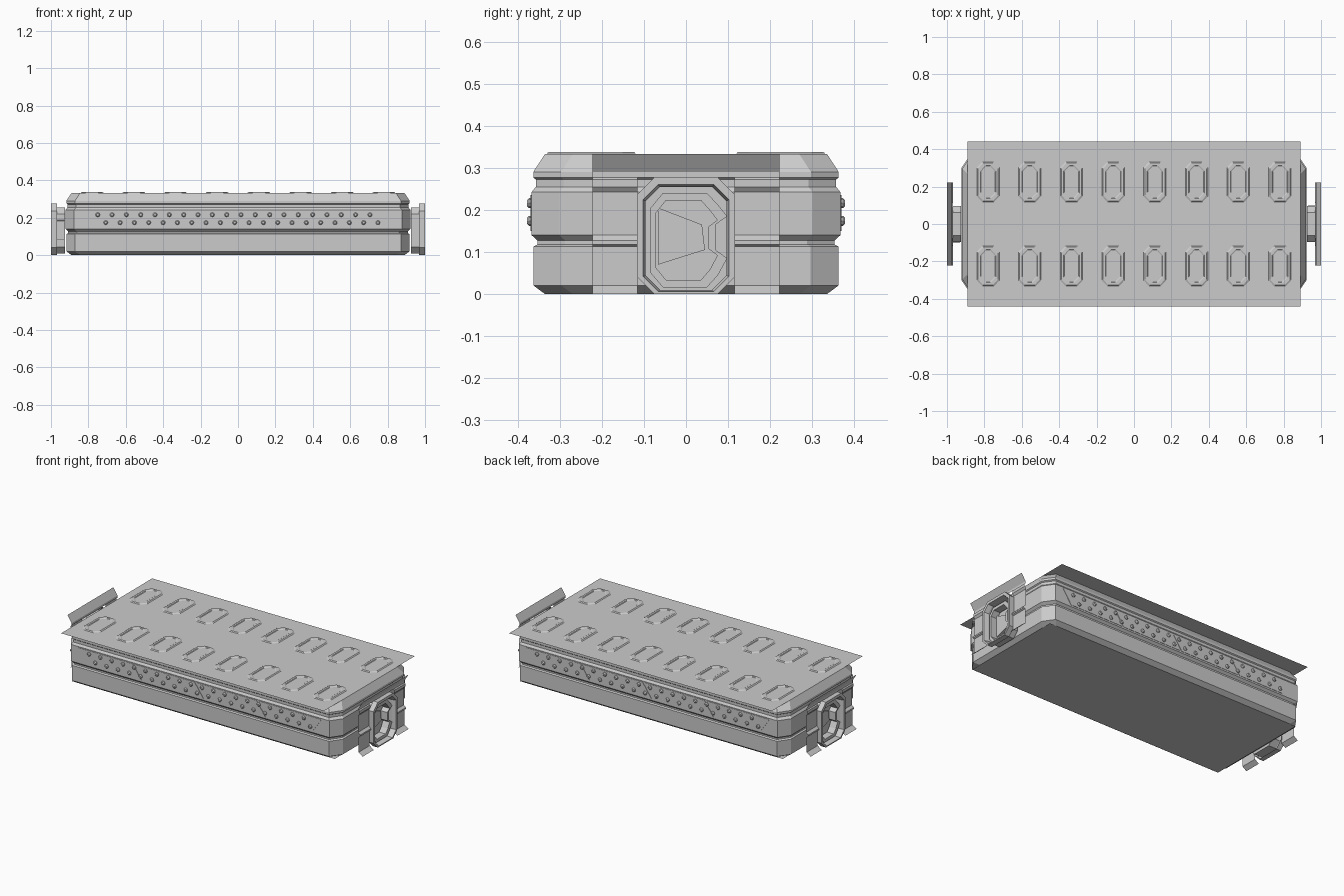
import bpy, bmesh, math
from mathutils import Matrix, Vector

if "Cube" in bpy.data.objects:
    bpy.data.objects.remove(bpy.data.objects["Cube"])


def finish(name, bm, turned_copy=False, recalc=True):
    """Store a bmesh as an object; optionally add a copy turned 180 degrees about z."""
    if turned_copy:
        geo = bmesh.ops.duplicate(bm, geom=bm.verts[:] + bm.edges[:] + bm.faces[:])["geom"]
        bmesh.ops.rotate(bm, verts=[v for v in geo if isinstance(v, bmesh.types.BMVert)],
                         cent=(0, 0, 0), matrix=Matrix.Rotation(math.pi, 3, 'Z'))
    if recalc:
        bmesh.ops.recalc_face_normals(bm, faces=bm.faces[:])
    mesh = bpy.data.meshes.new(name)
    bm.to_mesh(mesh)
    bm.free()
    ob = bpy.data.objects.new(name, mesh)
    bpy.context.collection.objects.link(ob)
    return ob


def loft(bm, rings, cap_start=False, cap_end=False):
    vr = [[bm.verts.new(p) for p in r] for r in rings]
    n = len(vr[0])
    for a, b in zip(vr, vr[1:]):
        for i in range(n):
            bm.faces.new((a[i], a[(i + 1) % n], b[(i + 1) % n], b[i]))
    if cap_start:
        bm.faces.new(vr[0][::-1])
    if cap_end:
        bm.faces.new(vr[-1])


def octagon(a, b, ca, cb):
    """Chamfered rectangle with half sizes a, b and chamfers ca, cb."""
    return [(a, -b + cb), (a, b - cb), (a - ca, b), (-a + ca, b),
            (-a, b - cb), (-a, -b + cb), (-a + ca, -b), (a - ca, -b)]


# side profile: inset from the widest outline, height
profile = [(.032, 0), (.005, .02), (.005, .113), (.014, .118), (.014, .127), (0, .14),
           (0, .242), (.010, .255), (.010, .272), (.004, .277), (.004, .29), (.032, .333)]

# case body
bm = bmesh.new()
loft(bm, [[(x, y, z) for x, y in octagon(.922 - d, .367 - d, .046, .066)] for d, z in profile],
     True, True)
finish("case_body", bm)


# flat sheets on top and bottom
def sheet(name, hx, hy, z):
    bm = bmesh.new()
    bm.faces.new([bm.verts.new(p) for p in
                  ((-hx, -hy, z), (hx, -hy, z), (hx, hy, z), (-hx, hy, z))])
    finish(name, bm, recalc=False)


sheet("top_sheet", .89, .44, .3335)
sheet("bottom_sheet", .89, .335, 0)

# raised octagonal pads, two rows of eight
bm = bmesh.new()
for i in range(8):
    for cy in (-.225, .225):
        cx = -.78 + i * .2229
        rings = []
        for inset, z in ((0, .3335), (.006, .338), (.018, .338), (.022, .335)):
            rings.append([(cx + x, cy + y, z)
                          for x, y in octagon(.06 - inset, .107 - inset, .028, .03)])
        loft(bm, rings, False, True)
finish("top_pads", bm)

# thin slanted panels behind the studs, front and back
bm = bmesh.new()
edges = [-.80, -.42, 0, .42, .80]
for k, (l, r) in enumerate(zip(edges, edges[1:])):
    sl = -.03
    sr = .03 if k == 3 else -.03
    l, r = l + .006, r - .006
    outline = [(l + sl, .236), (l - sl, .15), (r + (-sr if k == 3 else -sl), .15), (r + sr, .236)]
    if k == 3:
        outline[2], outline[3] = (r - .03, .15), (r + .03, .236)
    loft(bm, [[(x, -y, z) for x, z in outline] for y in (.366, .369)], False, True)
finish("stud_panels", bm, True)

# two staggered rows of studs, front and back
bm = bmesh.new()
for row, z in enumerate((.216, .174)):
    for i in range(20):
        cx = -.75 + i * .0766 + row * .043
        rings = []
        for rad, y in ((.012, .366), (.012, .373), (.007, .378)):
            rings.append([(cx + rad * math.cos(t * math.tau / 8), -y,
                           z + rad * math.sin(t * math.tau / 8)) for t in range(8)])
        loft(bm, rings, False, True)
finish("studs", bm, True)

# flared end plates: the side profile turned outwards, open where the handle sits
bm = bmesh.new()
for y0, y1, low in ((-.222, -.115, 0), (.115, .222, 0), (-.115, .115, .275)):
    pts = [(.968 + d, z) for d, z in profile if z >= low]
    cols = [(bm.verts.new((x, y0, z)), bm.verts.new((x, y1, z))) for x, z in pts]
    for a, b in zip(cols, cols[1:]):
        bm.faces.new((a[0], a[1], b[1], b[0]))
finish("end_plates", bm, True, False)


def end_ring(x, hw, z0, z1, c):
    h = (z1 - z0) / 2
    return [(x, y, z0 + h + z) for y, z in octagon(hw, h, c, c)]


# handle housing: stepped octagonal frame leading to a recess
bm = bmesh.new()
loft(bm, [end_ring(.968, .117, 0, .277, .042), end_ring(1.0, .117, 0, .277, .042),
          end_ring(1.0, .102, .006, .260, .036), end_ring(.975, .096, .010, .255, .034),
          end_ring(.924, .096, .010, .255, .034)], False, True)
finish("handle_housings", bm, True)

# grip ring inside the recess, notched on one side
bm = bmesh.new()
outer = [(-.084, .05), (-.055, .016), (.05, .016), (.076, .045), (.098, .085), (.07, .105),
         (.07, .165), (.098, .185), (.076, .212), (.05, .240), (-.055, .240), (-.084, .205)]
inner = [(y * .8 - .004, .128 + (z - .128) * .84) for y, z in outer]
loft(bm, [[(x, y, z) for y, z in pts] for x, pts in
          ((.93, outer), (.975, outer), (.975, inner), (.93, inner))])
finish("handle_grips", bm, True)

# raised tapered plate at the bottom of the recess
bm = bmesh.new()
plate = [(-.066, .070), (.045, .105), (.038, .165), (-.066, .205)]
loft(bm, [[(x, y, z) for y, z in plate] for x in (.925, .94)], False, True)
finish("handle_back_plates", bm, True)
